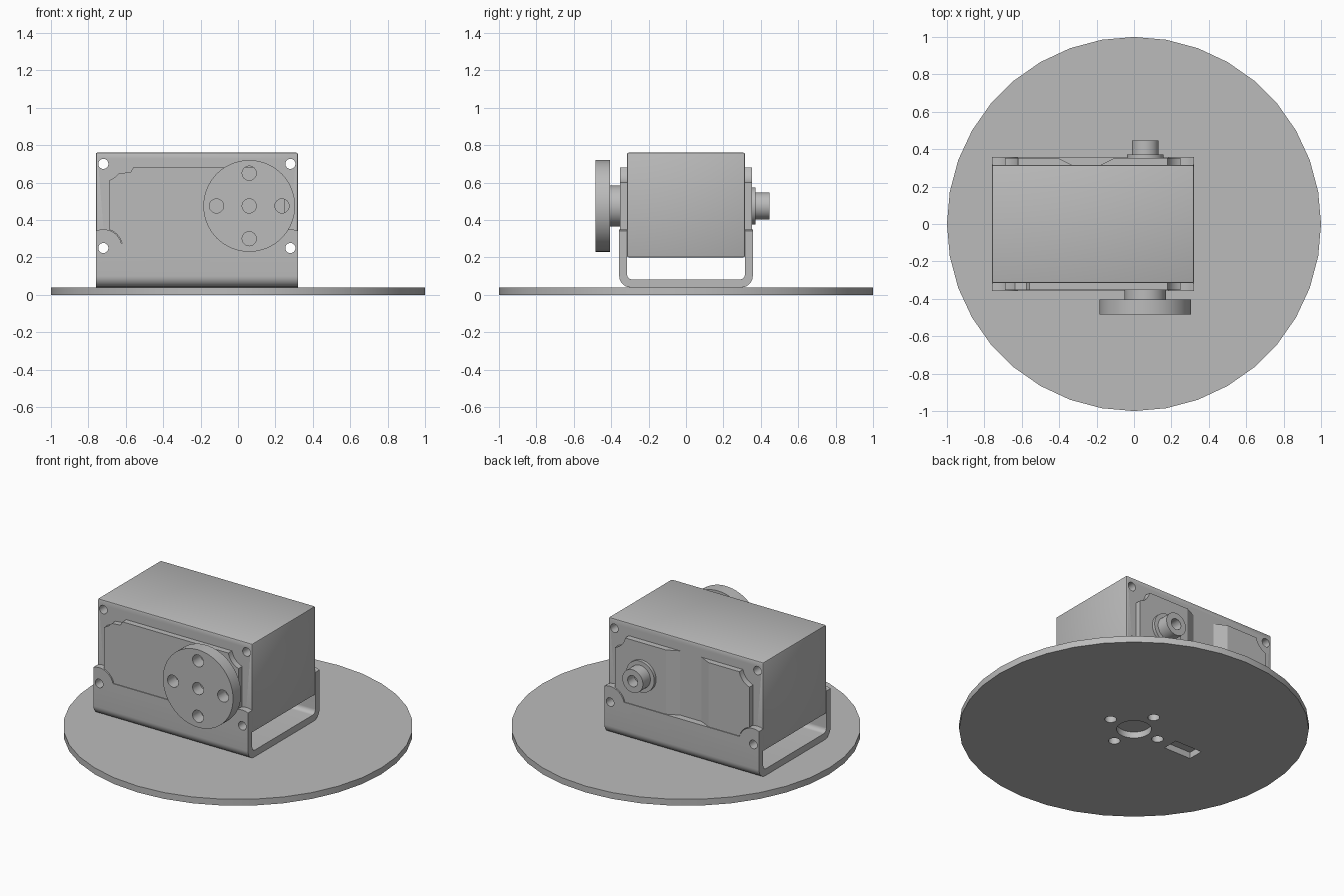
import bpy, bmesh
from math import sin, cos, pi, radians
from mathutils import Vector

cube = bpy.data.objects.get("Cube")
if cube:
    bpy.data.objects.remove(cube, do_unlink=True)

grey = bpy.data.materials.new("plain grey")
grey.use_nodes = True
grey.diffuse_color = (0.5, 0.5, 0.5, 1)
grey.node_tree.nodes["Principled BSDF"].inputs["Base Color"].default_value = (0.5, 0.5, 0.5, 1)

AXES = {"x": (1, 2, 0), "y": (0, 2, 1), "z": (0, 1, 2)}
parts = []


def prism(name, outline, axis, lo, hi, bevel=0, keep=True):
    """Extrude a 2D outline along an axis from lo to hi."""
    a, b, c = AXES[axis]
    bm = bmesh.new()
    verts = []
    for p in outline:
        co = Vector()
        co[a], co[b], co[c] = p[0], p[1], lo
        verts.append(bm.verts.new(co))
    face = bm.faces.new(verts)
    ext = bmesh.ops.extrude_face_region(bm, geom=[face])
    shift = Vector()
    shift[c] = hi - lo
    bmesh.ops.translate(bm, vec=shift, verts=[v for v in ext["geom"] if isinstance(v, bmesh.types.BMVert)])
    if bevel:
        bmesh.ops.bevel(bm, geom=bm.edges[:], offset=bevel, segments=2, affect="EDGES", profile=0.5)
    bmesh.ops.recalc_face_normals(bm, faces=bm.faces[:])
    mesh = bpy.data.meshes.new(name)
    bm.to_mesh(mesh)
    bm.free()
    mesh.materials.append(grey)
    ob = bpy.data.objects.new(name, mesh)
    bpy.context.collection.objects.link(ob)
    if keep:
        parts.append(ob)
    else:
        ob.hide_render = True
    return ob


def arc(cx, cz, r, start, end, n=10):
    return [(cx + r * cos(radians(start + (end - start) * i / n)),
             cz + r * sin(radians(start + (end - start) * i / n))) for i in range(n + 1)]


def circle(cx, cz, r, n=48):
    return arc(cx, cz, r, 0, 360, n)[:-1]


def rect(x0, z0, x1, z1):
    return [(x0, z0), (x1, z0), (x1, z1), (x0, z1)]


def flip(points):
    """Mirror an outline about the middle of the case."""
    return [(2 * MID - x, z) for x, z in reversed(points)]


def cut(ob, cutters):
    for c in cutters:
        m = ob.modifiers.new("cut", "BOOLEAN")
        m.operation, m.solver, m.object = "DIFFERENCE", "EXACT", c
    bpy.context.view_layer.update()
    mesh = bpy.data.meshes.new_from_object(ob.evaluated_get(bpy.context.evaluated_depsgraph_get()))
    ob.modifiers.clear()
    ob.data = mesh
    for c in cutters:
        bpy.data.objects.remove(c, do_unlink=True)


def hole(axis, cx, cz, r, lo, hi, n=24):
    return prism("hole_cutter", circle(cx, cz, r, n), axis, lo, hi, keep=False)


X0, X1 = -0.76, 0.32
MID = (X0 + X1) / 2
LEFT, RIGHT = X0 + 0.04, X1 - 0.04
LOW, HIGH = 0.25, 0.70
AX, AZ = 0.06, 0.475


def screw_holes(heights):
    return [hole("y", x, z, 0.027, -1, 1) for x in (LEFT, RIGHT) for z in heights]


# Round base plate with mounting holes and a cable slot
base = prism("base_plate", circle(0, 0, 1, 36), "z", 0, 0.04)
cut(base, [hole("z", 0, 0, 0.1, -1, 1, 36)]
    + [hole("z", 0.175 * cos(i * pi / 2), 0.175 * sin(i * pi / 2), 0.034, -1, 1) for i in range(4)]
    + [prism("slot_cutter", rect(-0.46, -0.05, -0.27, 0.05), "z", -1, 1, keep=False)])

# U-shaped bracket: bent strip with raised screw tabs at the ends
W, T, FLOOR = 0.357, 0.042, 0.04
R = 0.06
outer = arc(-W + R, FLOOR + R, R, 180, 270) + arc(W - R, FLOOR + R, R, 270, 360)
inner = arc(W - R, FLOOR + R, R - T + 0.01, 360, 270) + arc(-W + R, FLOOR + R, R - T + 0.01, 270, 180)
inner = [(y + (-0.01 if y > 0 else 0.01), z + 0.01) for y, z in inner]
side = W - T
strip = [(-W, 0.36)] + outer + [(W, 0.36), (side, 0.36)] + inner + [(-side, 0.36)]
bracket = prism("bracket", strip, "x", X0, X1)
tab = [(X0 - 0.1, 0.342)] + arc(LEFT, LOW, 0.1, 113, 14.5)
above = tab + flip(tab) + [(X1 + 0.1, 1), (X0 - 0.1, 1)]
cut(bracket, [prism("bracket_top_cutter", above, "y", -1, 1, keep=False)] + screw_holes([LOW]))

# Motor case
case = prism("motor_case", rect(X0, 0.2, X1, 0.76), "y", -0.315, 0.315, bevel=0.008)
cut(case, screw_holes([LOW, HIGH]))

# Raised covers, notched around the screws
lower = arc(LEFT, LOW, 0.103, 73, 14)
upper = arc(LEFT, HIGH, 0.103, -11, -73)
stepped = [(-0.56, 0.68), (-0.575, 0.655), (-0.635, 0.65), (-0.655, 0.63), (-0.69, 0.61)]
P = 0.352
prism("front_cover", lower + flip(lower) + flip(upper) + stepped, "y", -P, -0.31)
back = prism("back_cover", lower + flip(lower) + flip(upper) + upper, "y", 0.31, P)
groove = [(-0.42, 0.36), (-0.33, 0.315), (-0.18, 0.315), (-0.09, 0.36)]
cut(back, [prism("groove_cutter", groove, "z", 0.1, 0.9, keep=False)])

# Output shaft and round horn
prism("output_shaft", circle(AX, AZ, 0.11), "y", -0.41, -0.345)
horn = prism("horn", circle(AX, AZ, 0.245, 64), "y", -0.485, -0.405)
cut(horn, [hole("y", AX, AZ, 0.038, -1, 0)]
    + [hole("y", AX + 0.175 * cos(i * pi / 2), AZ + 0.175 * sin(i * pi / 2), 0.038, -1, 0) for i in range(4)])

# Rear pivot: flange and bored pin
prism("pivot_flange", circle(AX, AZ, 0.098), "y", 0.345, 0.372)
pin = prism("pivot_pin", circle(AX, AZ, 0.072), "y", 0.36, 0.447, bevel=0)
cut(pin, [hole("y", AX, AZ, 0.035, 0.38, 1)])

# Smooth curved surfaces, keep sharp edges
bpy.ops.object.select_all(action="DESELECT")
for ob in parts:
    ob.select_set(True)
bpy.context.view_layer.objects.active = parts[0]
bpy.ops.object.shade_smooth_by_angle(angle=radians(25))
